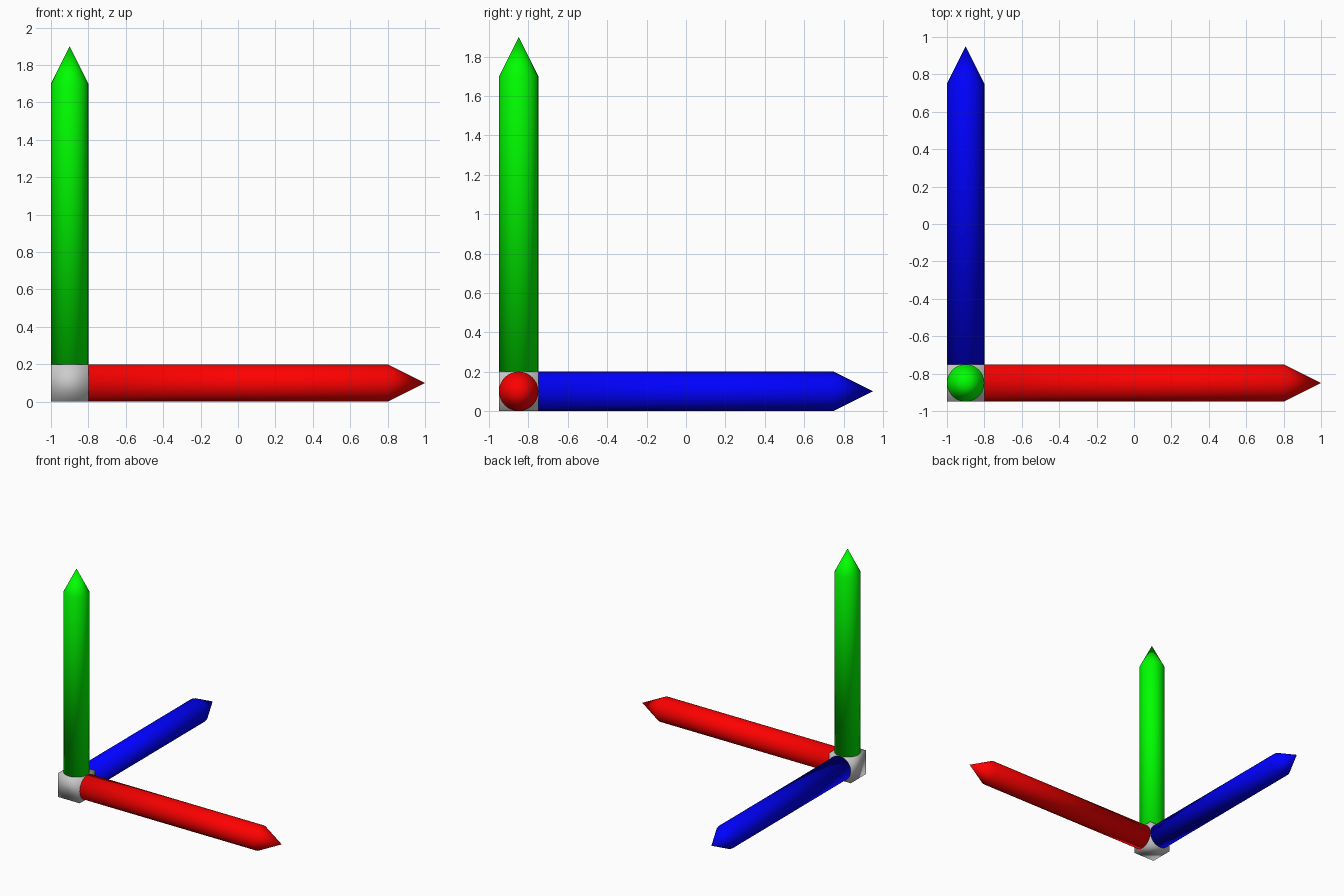
import bpy, bmesh
from math import radians
from mathutils import Matrix

if "Cube" in bpy.data.objects:
    bpy.data.objects.remove(bpy.data.objects["Cube"])

R = 0.1                      # shaft radius
HUB = (-0.9, -0.85, 0.1)     # centre of the corner cube


def add_object(name, bm, color=None):
    bmesh.ops.recalc_face_normals(bm, faces=bm.faces)
    for f in bm.faces:
        f.smooth = True
    mesh = bpy.data.meshes.new(name)
    bm.to_mesh(mesh)
    bm.free()
    obj = bpy.data.objects.new(name, mesh)
    bpy.context.collection.objects.link(obj)
    obj.location = HUB
    if color:
        mat = bpy.data.materials.new(name + "_color")
        mat.diffuse_color = color
        mat.use_nodes = True
        mat.node_tree.nodes["Principled BSDF"].inputs["Base Color"].default_value = mat.diffuse_color
        mesh.materials.append(mat)
    return obj


def arrow(name, shaft, rotation, color, sides=32):
    # pencil-shaped arrow along +z, starting at the cube face
    bm = bmesh.new()
    bmesh.ops.create_cone(bm, cap_ends=True, segments=sides, radius1=R, radius2=R,
                          depth=shaft, matrix=Matrix.Translation((0, 0, R + shaft / 2)))
    top = max(bm.faces, key=lambda f: f.calc_center_median().z)
    tip = bmesh.ops.poke(bm, faces=[top])["verts"][0]
    tip.co.z += 0.2
    bmesh.ops.transform(bm, matrix=rotation, verts=bm.verts)
    add_object(name, bm, color)


# corner cube
bm = bmesh.new()
bmesh.ops.create_cube(bm, size=2 * R)
add_object("corner_cube", bm)

# three axis arrows
arrow("x_arrow", 1.6, Matrix.Rotation(radians(90), 4, 'Y'), (1, 0, 0, 1))
arrow("y_arrow", 1.5, Matrix.Rotation(radians(-90), 4, 'X'), (0, 0, 1, 1))
arrow("z_arrow", 1.5, Matrix.Identity(4), (0, 1, 0, 1))
